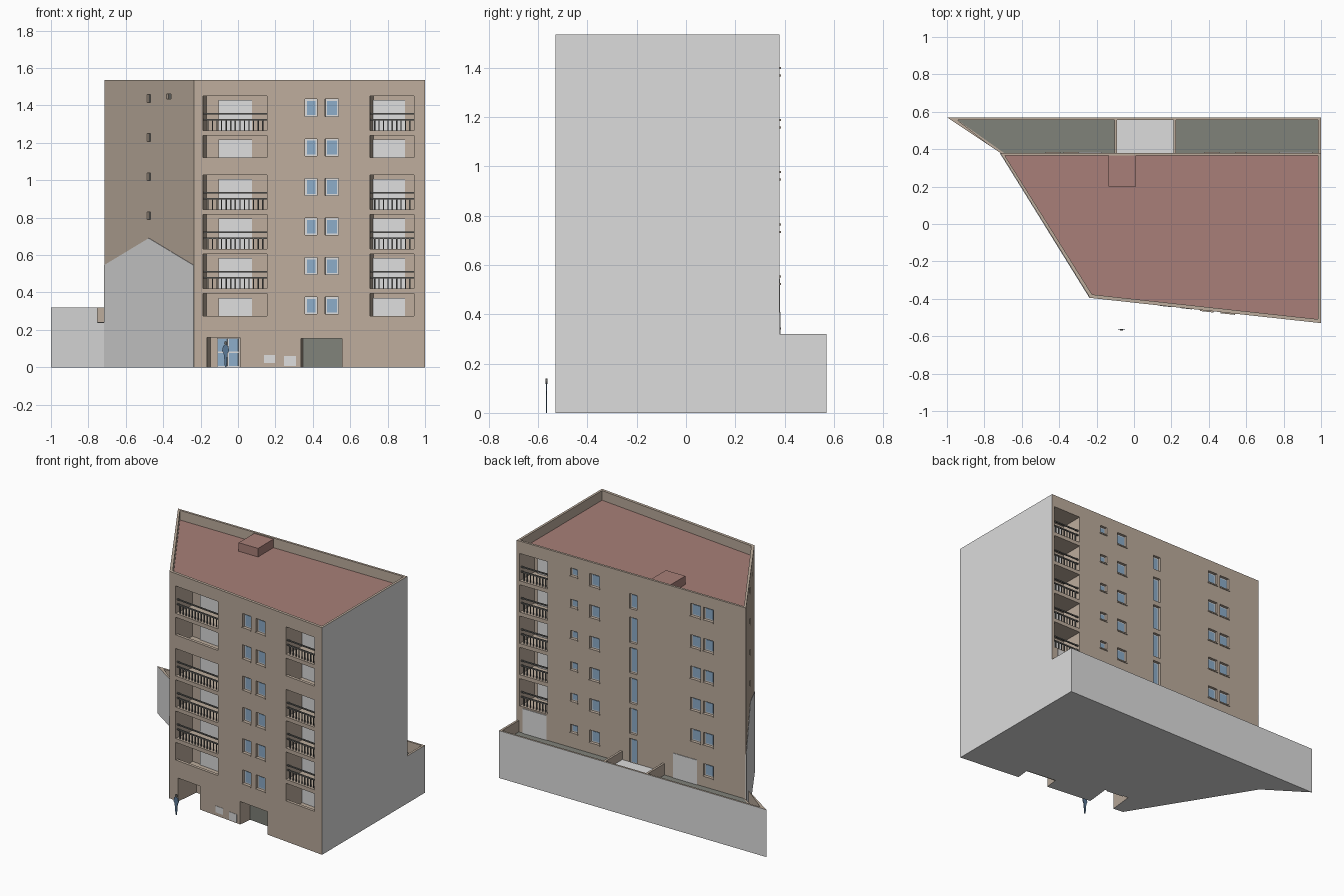
import bpy, bmesh, math
from mathutils import Matrix, Vector

if "Cube" in bpy.data.objects:
    bpy.data.objects.remove(bpy.data.objects["Cube"])


def material(name, r, g, b):
    m = bpy.data.materials.new(name)
    m.diffuse_color = [((c / 255 + 0.055) / 1.055) ** 2.4 for c in (r, g, b)] + [1]
    m.use_nodes = True
    m.node_tree.nodes["Principled BSDF"].inputs["Base Color"].default_value = m.diffuse_color
    return m


BROWN = material("beige render", 188, 172, 156)
LIGHT = material("light grey", 220, 220, 220)
RED = material("red roof", 168, 127, 120)
DARK = material("dark green grey", 128, 130, 122)
GLASS = material("blue glass", 140, 172, 200)
METAL = material("dark metal", 105, 105, 102)
CLOTH = material("blue cloth", 90, 120, 150)


def wall(a, b):
    """Frame of a wall: x along it from a to b, y inward, z up."""
    d = (Vector(b) - Vector(a)).normalized()
    m = Matrix(((d.x, -d.y, 0, a[0]), (d.y, d.x, 0, a[1]), (0, 0, 1, 0), (0, 0, 0, 1)))
    return m


FL, FR, BR, BL = (-0.235, -0.395), (1.0, -0.53), (1.0, 0.38), (-0.715, 0.38)
FRONT, BACK, LEFT = wall(FL, FR), wall((0, 0.38), (-1, 0.38)), wall(BL, FL)
WORLD = Matrix.Identity(4)
COS = (Vector(FR) - Vector(FL)).normalized().x
LEN_LEFT = (Vector(FL) - Vector(BL)).length

parts = {}


def box(name, mat, M, x0, x1, d0, d1, z0, z1):
    bm = parts.setdefault(name, (bmesh.new(), mat))[0]
    T = Matrix.Translation(((x0 + x1) / 2, (d0 + d1) / 2, (z0 + z1) / 2))
    S = Matrix.Diagonal((x1 - x0, d1 - d0, z1 - z0, 1))
    bmesh.ops.create_cube(bm, size=1, matrix=M @ T @ S)


def prism(name, mat, pts, a, b, M=WORLD, upright=False):
    """Extrude a polygon: plan between heights, or upright elevation between depths."""
    bm = parts.setdefault(name, (bmesh.new(), mat))[0]
    rings = [[bm.verts.new(M @ Vector((p[0], h, p[1]) if upright else (p[0], p[1], h)))
              for p in pts] for h in (a, b)]
    n = len(pts)
    faces = [bm.faces.new(rings[0]), bm.faces.new(rings[1])]
    for i in range(n):
        j = (i + 1) % n
        faces.append(bm.faces.new((rings[0][i], rings[0][j], rings[1][j], rings[1][i])))
    bmesh.ops.recalc_face_normals(bm, faces=faces)


def cut(M, *b):
    box("tower_cutter", BROWN, M, *b)


def fx(x):
    return (x - FL[0]) / COS


def window(M, x0, x1, z0, z1, sill=True):
    cut(M, x0, x1, -0.02, 0.03, z0, z1)
    box("window_frames", LIGHT, M, x0, x1, 0.018, 0.031, z0, z1)
    e = 0.01
    box("window_glass", GLASS, M, x0 + e, x1 - e, 0.014, 0.02, z0 + e, z1 - e)
    if sill:
        box("window_sills", BROWN, M, x0 - 0.003, x1 + 0.003, -0.006, 0.016, z0 - 0.006, z0 + 0.002)


def railing(M, x0, x1, z):
    for h in (0.058, 0.09):
        box("balcony_railings", METAL, M, x0, x1, 0.012, 0.02, z + h - 0.004, z + h + 0.004)
    n = round((x1 - x0) / 0.024)
    for i in range(1, n):
        x = x0 + (x1 - x0) * i / n
        box("balcony_railings", METAL, M, x - 0.003, x + 0.003, 0.013, 0.019, z, z + 0.058)


def loggia(M, x0, x1, z0, door, solid):
    cut(M, x0, x1, -0.02, 0.16, z0, z0 + 0.185)
    box("balcony_doors", LIGHT, M, door[0], door[1], 0.152, 0.161, z0, z0 + 0.163)
    if solid:
        box("balcony_parapets", BROWN, M, x0, x1, 0, 0.02, z0, z0 + 0.066)
    else:
        railing(M, x0, x1, z0)


# Main masses and their hollows
prism("tower", BROWN, (FL, FR, BR, BL), 0, 1.535)
prism("podium", BROWN, ((-1, 0.57), BL, BR, (1, 0.57)), 0, 0.32)
roof = ((-0.224, -0.377), (0.984, -0.509), (0.984, 0.365), (-0.690, 0.365))
prism("tower_cutter", BROWN, roof, 1.465, 1.6)
prism("roof_surface", RED, roof, 1.464, 1.47)
box("roof_hatch", RED, WORLD, -0.135, 0.01, 0.2, 0.366, 1.465, 1.528)
pockets = ((((0.225, 0.38), (0.985, 0.38), (0.985, 0.557), (0.225, 0.557)), DARK, 0.24),
           (((-0.09, 0.38), (0.21, 0.38), (0.21, 0.557), (-0.09, 0.557)), LIGHT, 0.26),
           (((-0.695, 0.38), (-0.105, 0.38), (-0.105, 0.557), (-0.945, 0.557)), DARK, 0.24))
for i, (pts, mat, z) in enumerate(pockets):
    cutpts = [(x, 0.36 if y == 0.38 else y) for x, y in pts]
    prism("podium_cutter", BROWN, cutpts, z, 0.4)
    prism("terrace_floor_%d" % (i + 1), mat, pts, z - 0.002, z + 0.003)

# Six storeys of openings
for lvl in range(6):
    z = 0.2085 + 0.2115 * lvl
    solid = lvl in (0, 4)
    loggia(FRONT, fx(-0.187), fx(0.155), z, (fx(-0.122), fx(0.058)), solid)
    loggia(FRONT, fx(0.706), fx(0.94), z, (fx(0.706), fx(0.876)), solid)
    for x0, x1 in ((0.357, 0.423), (0.465, 0.538)):
        window(FRONT, fx(x0), fx(x1), z + 0.073, z + 0.167)
    if lvl:
        loggia(BACK, -0.978, -0.77, z, (-0.95, -0.79), False)
        window(BACK, 0.30, 0.373, z + 0.105, z + 0.19)
    for x0, x1, low in ((-0.598, -0.545, 0.135), (-0.455, -0.38, 0.105), (0.396, 0.47, 0.105)):
        window(BACK, x0, x1, z + low, z + 0.19)
    # Stairwell strip
    if lvl < 5:
        window(BACK, -0.157, -0.1, 0.25 + 0.205 * lvl, 0.422 + 0.205 * lvl, False)
window(BACK, -0.157, -0.1, 1.30, 1.40, False)

# Terrace doors
for x0, x1 in ((-0.955, -0.776), (0.17, 0.35)):
    box("terrace_doors", LIGHT, BACK, x0, x1, -0.004, 0.002, 0.24, 0.41)

# Entrance recess and glazed door
cut(FRONT, fx(-0.166), fx(0.01), -0.02, 0.17, -0.02, 0.158)
dx0, dx1 = fx(-0.13), fx(-0.01)
box("entrance_door", LIGHT, FRONT, dx0, dx1, 0.162, 0.171, 0, 0.157)
mid = (dx0 + dx1) / 2
for x0, x1 in ((dx0 + 0.006, mid - 0.005), (mid + 0.005, dx1 - 0.006)):
    for z0, z1 in ((0.006, 0.075), (0.085, 0.15)):
        box("entrance_glass", GLASS, FRONT, x0, x1, 0.158, 0.164, z0, z1)

# Garage and wall cabinets
cut(FRONT, fx(0.337), fx(0.556), -0.02, 0.1, -0.02, 0.155)
box("garage_door", DARK, FRONT, fx(0.337), fx(0.556), 0.092, 0.101, 0, 0.155)
box("meter_cabinets", LIGHT, FRONT, fx(0.139), fx(0.198), -0.002, 0.003, 0.022, 0.066)
box("meter_cabinets", LIGHT, FRONT, fx(0.246), fx(0.31), -0.002, 0.003, 0.006, 0.06)

# Left wall: neighbour's gable outline and small vents
prism("gable_outline", LIGHT, ((0, 0), (LEN_LEFT, 0), (LEN_LEFT, 0.545), (LEN_LEFT / 2, 0.69),
                               (0, 0.545)), -0.003, 0.002, LEFT, True)
for u, z, w, h in [(0.452, 0.81 + 0.209 * i, 0.038, 0.042) for i in range(4)] + [(0.655, 1.447, 0.05, 0.026)]:
    cut(LEFT, u - w / 2, u + w / 2, -0.02, 0.02, z - h / 2, z + h / 2)
    box("wall_vents", METAL, LEFT, u - w / 2, u + w / 2, 0.014, 0.021, z - h / 2, z + h / 2)

# Flat scale figure by the entrance
half = [(0.004, 0), (0.008, 0.05), (0.011, 0.075), (0.019, 0.088), (0.014, 0.113), (0.004, 0.119)]
prism("figure_body", CLOTH, [(-0.066 + x, z) for x, z in half] +
      [(-0.066 - x, z) for x, z in reversed(half)], -0.568, -0.563, WORLD, True)
prism("figure_head", METAL, [(-0.066 + 0.008 * math.cos(i * math.pi / 4), 0.129 + 0.011 * math.sin(i * math.pi / 4))
                             for i in range(8)], -0.569, -0.562, WORLD, True)

# Turn the collected parts into objects
objs = {}
for name, (bm, mat) in parts.items():
    me = bpy.data.meshes.new(name)
    me.materials.append(mat)
    if name in ("tower", "podium"):
        me.materials.append(LIGHT)
        bm.normal_update()
        for f in bm.faces:
            n = f.normal
            outer = n.x > 0.99 if name == "tower" else n.z < 0.5
            f.material_index = int(outer or n.z < -0.5)
    bm.to_mesh(me)
    bm.free()
    objs[name] = bpy.data.objects.new(name, me)
    bpy.context.collection.objects.link(objs[name])

# Carve the masses, then drop the cutters
for name in ("tower", "podium"):
    cutter = objs[name + "_cutter"]
    cutter.hide_render = True
    mod = objs[name].modifiers.new("openings", 'BOOLEAN')
    mod.operation, mod.solver, mod.object = 'DIFFERENCE', 'EXACT', cutter
    bpy.context.view_layer.objects.active = objs[name]
    bpy.ops.object.modifier_apply(modifier=mod.name)
    bpy.data.objects.remove(cutter)
